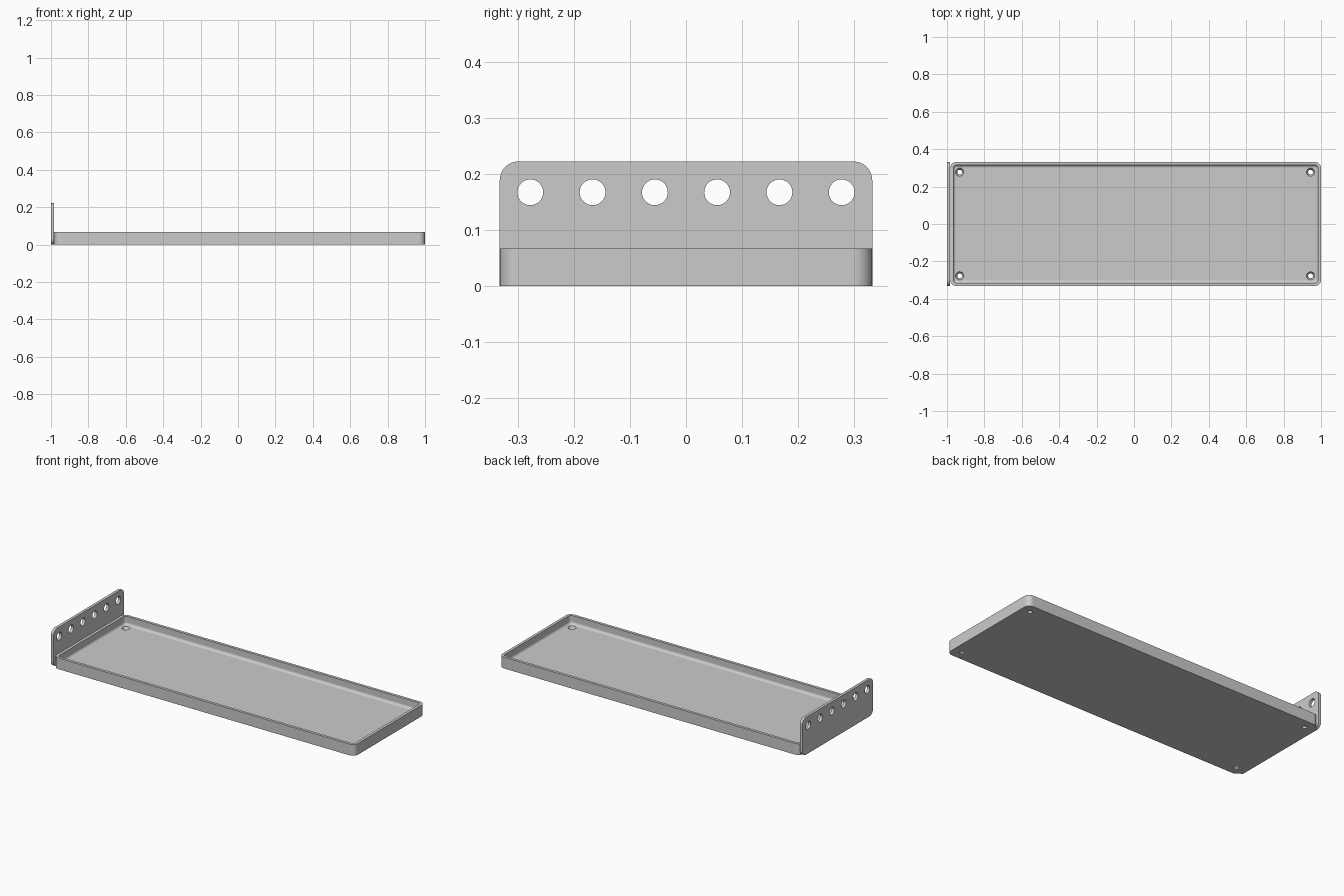
import bpy, bmesh, math
from mathutils import Vector, Matrix

if "Cube" in bpy.data.objects:
    bpy.data.objects.remove(bpy.data.objects["Cube"], do_unlink=True)

HALF_W = 0.332        # half depth along y
PLATE_X = -0.983      # where the end plate meets the tray
HEIGHT, WALL, FLOOR = 0.0667, 0.0167, 0.0167
CORNER = 0.0335
FILLET = 0.0155

gray = bpy.data.materials.new("plain gray")
gray.use_nodes = True
gray.diffuse_color = (0.6, 0.6, 0.6, 1)
gray.node_tree.nodes["Principled BSDF"].inputs["Base Color"].default_value = (0.6, 0.6, 0.6, 1)


def rounded_rect(x0, x1, y0, y1, r, steps=8):
    """Counter-clockwise outline of a rectangle with round corners."""
    points = []
    centres = [(x1 - r, y1 - r), (x0 + r, y1 - r), (x0 + r, y0 + r), (x1 - r, y0 + r)]
    for quarter, (cx, cy) in enumerate(centres):
        for i in range(steps + 1):
            a = math.pi / 2 * (quarter + i / steps)
            points.append((cx + r * math.cos(a), cy + r * math.sin(a)))
    return points


def loft(name, loops):
    """Join equal outlines into a closed solid with caps at both ends."""
    bm = bmesh.new()
    rings = [[bm.verts.new(p) for p in loop] for loop in loops]
    n = len(rings[0])
    for a, b in zip(rings, rings[1:]):
        for i in range(n):
            j = (i + 1) % n
            bm.faces.new((a[i], a[j], b[j], b[i]))
    bm.faces.new(rings[0][::-1])
    bm.faces.new(rings[-1])
    bmesh.ops.recalc_face_normals(bm, faces=bm.faces)
    return add_object(name, bm)


def add_object(name, bm):
    mesh = bpy.data.meshes.new(name)
    bm.to_mesh(mesh)
    bm.free()
    mesh.materials.append(gray)
    obj = bpy.data.objects.new(name, mesh)
    bpy.context.collection.objects.link(obj)
    return obj


def cut_and_finish(obj, cutter_bm):
    """Cut the holes, drop the cutter and shade the part."""
    cutter = add_object(obj.name + "_cutter", cutter_bm)
    cutter.hide_render = True
    mod = obj.modifiers.new("holes", "BOOLEAN")
    mod.operation, mod.solver, mod.object = "DIFFERENCE", "EXACT", cutter
    graph = bpy.context.evaluated_depsgraph_get()
    mesh = bpy.data.meshes.new_from_object(obj.evaluated_get(graph))
    obj.modifiers.clear()
    obj.data = mesh
    bpy.data.objects.remove(cutter, do_unlink=True)
    bpy.ops.object.select_all(action="DESELECT")
    obj.select_set(True)
    bpy.context.view_layer.objects.active = obj
    bpy.ops.object.shade_smooth_by_angle(angle=math.radians(35))
    weighted = obj.modifiers.new("flat faces", "WEIGHTED_NORMAL")
    weighted.keep_sharp = True


# Tray: outer wall, rim, inner wall, then a fillet down to the floor
def tray_loop(inset, z):
    outline = rounded_rect(PLATE_X + inset, 1 - inset, -HALF_W + inset,
                           HALF_W - inset, CORNER - inset)
    return [(x, y, z) for x, y in outline]


loops = [tray_loop(0, 0), tray_loop(0, HEIGHT), tray_loop(WALL, HEIGHT)]
for i in range(7):
    a = math.pi / 2 * i / 6
    loops.append(tray_loop(WALL + FILLET * (1 - math.cos(a)),
                           FLOOR + FILLET * (1 - math.sin(a))))
tray = loft("tray", loops)

# Countersunk screw holes in the tray corners
screws = bmesh.new()
over = 0.01
slope = (0.022 - 0.013) / FLOOR
for x in (-0.932, 0.944):
    for y in (-0.277, 0.277):
        bmesh.ops.create_cone(
            screws, cap_ends=True, segments=32,
            radius1=0.013 - slope * over, radius2=0.022 + slope * over,
            depth=FLOOR + 2 * over, matrix=Matrix.Translation((x, y, FLOOR / 2)))
cut_and_finish(tray, screws)

# Upright end plate with round corners
outline = rounded_rect(-HALF_W, HALF_W, 0, 0.222, CORNER)
end_plate = loft("end_plate", [[(x, y, z) for y, z in outline] for x in (-1, PLATE_X)])

# Row of round holes near the top of the plate
row = bmesh.new()
turn = Matrix.Rotation(math.pi / 2, 4, "Y")
for i in range(6):
    place = Matrix.Translation(Vector((-0.99, (i - 2.5) * 0.111, 0.167)))
    bmesh.ops.create_cone(row, cap_ends=True, segments=32, radius1=0.023,
                          radius2=0.023, depth=0.1, matrix=place @ turn)
cut_and_finish(end_plate, row)
